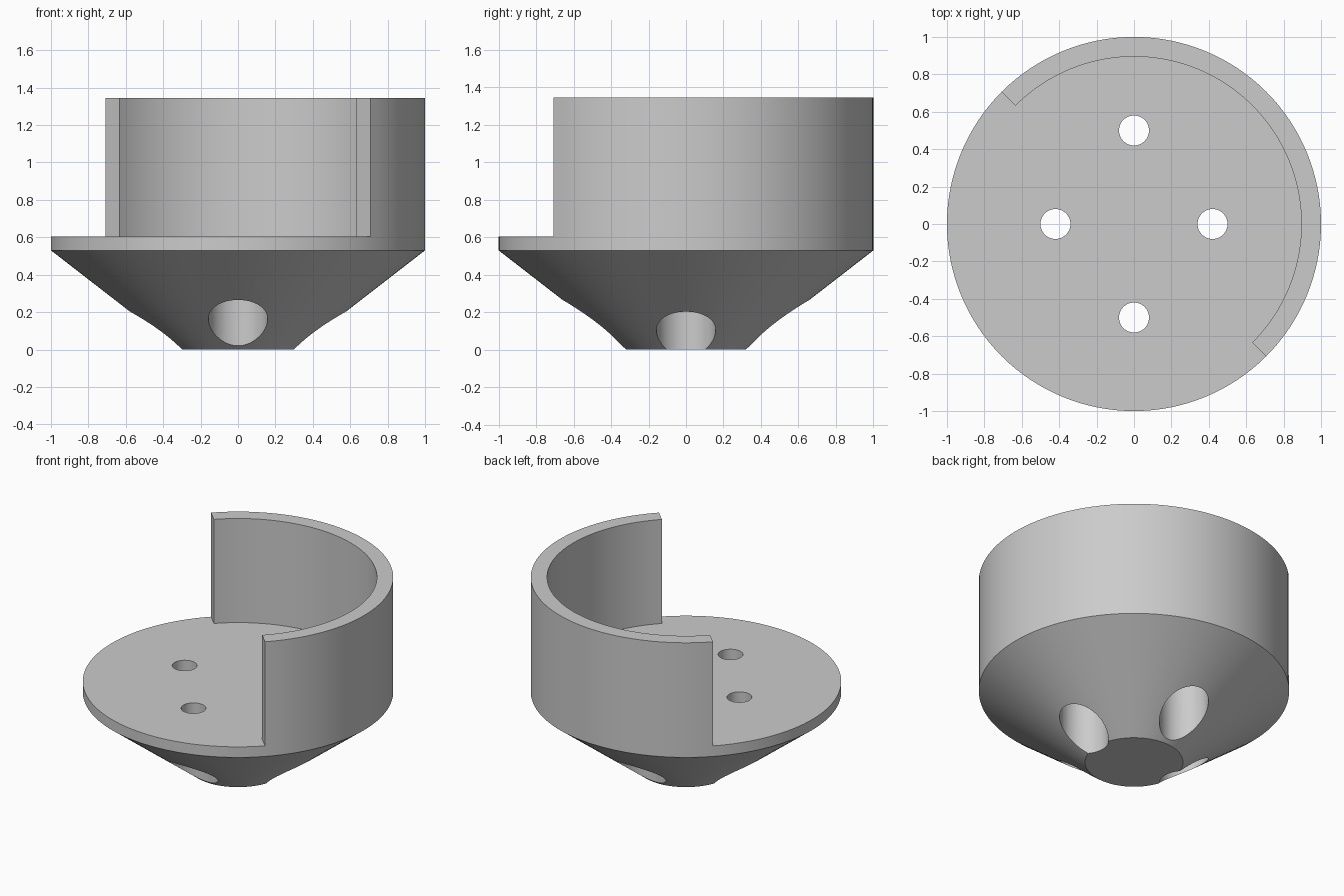
import bpy, bmesh
from math import cos, sin, radians, tau

cube = bpy.data.objects.get("Cube")
if cube:
    bpy.data.objects.remove(cube, do_unlink=True)

SEGMENTS = 128
FLOOR_Z, TOP_Z, CONE_Z = 0.605, 1.345, 0.53
INNER_R, FOOT_R = 0.895, 0.316
HOLE_R, BORE_R, BORE_Z = 0.08, 0.158, 0.5

grey = bpy.data.materials.new("plain grey")
grey.use_nodes = True
grey.diffuse_color = (0.6, 0.6, 0.6, 1)
grey.node_tree.nodes["Principled BSDF"].inputs["Base Color"].default_value = grey.diffuse_color


def make_object(name, bm, location=(0, 0, 0)):
    bmesh.ops.recalc_face_normals(bm, faces=bm.faces)
    mesh = bpy.data.meshes.new(name)
    bm.to_mesh(mesh)
    bm.free()
    mesh.materials.append(grey)
    obj = bpy.data.objects.new(name, mesh)
    obj.location = location
    bpy.context.collection.objects.link(obj)
    return obj


def select(obj):
    bpy.ops.object.select_all(action='DESELECT')
    obj.select_set(True)
    bpy.context.view_layer.objects.active = obj


def turned_solid(name, profile, segments, location=(0, 0, 0)):
    """Full turn of an open (radius, z) profile, capped at both ends."""
    bm = bmesh.new()
    rings = [[bm.verts.new((r * cos(tau * i / segments), r * sin(tau * i / segments), z))
              for i in range(segments)] for r, z in profile]
    for low, high in zip(rings, rings[1:]):
        for i in range(segments):
            j = (i + 1) % segments
            bm.faces.new((low[i], low[j], high[j], high[i]))
    bm.faces.new(rings[0])
    bm.faces.new(rings[-1])
    return make_object(name, bm, location)


def turned_arc(name, section, start, sweep, steps):
    """Part turn of a closed (radius, z) section, capped at both ends."""
    bm = bmesh.new()
    rings = []
    for i in range(steps + 1):
        a = start + sweep * i / steps
        rings.append([bm.verts.new((r * cos(a), r * sin(a), z)) for r, z in section])
    n = len(section)
    for one, two in zip(rings, rings[1:]):
        for k in range(n):
            m = (k + 1) % n
            bm.faces.new((one[k], one[m], two[m], two[k]))
    bm.faces.new(rings[0])
    bm.faces.new(rings[-1])
    return make_object(name, bm)


# Conical base with a flat rim
base = turned_solid("conical_base", [(FOOT_R, 0), (1, CONE_Z), (1, FLOOR_Z)], SEGMENTS)

# Four stepped screw holes: narrow through the floor, wide from below
for x, y in ((0.42, 0), (-0.42, 0), (0, 0.5), (0, -0.5)):
    cutter = turned_solid("screw_hole_cutter",
                          [(BORE_R, -0.1), (BORE_R, BORE_Z), (HOLE_R, BORE_Z), (HOLE_R, 0.7)],
                          64, (x, y, 0))
    cutter.hide_render = True
    cut = base.modifiers.new("screw_hole", 'BOOLEAN')
    cut.operation = 'DIFFERENCE'
    cut.solver = 'EXACT'
    cut.object = cutter
    select(base)
    bpy.ops.object.modifier_apply(modifier=cut.name)
    bpy.data.objects.remove(cutter, do_unlink=True)

# Half-round wall standing on the rim
wall = turned_arc("half_round_wall",
                  [(INNER_R, FLOOR_Z), (1, FLOOR_Z), (1, TOP_Z), (INNER_R, TOP_Z)],
                  radians(-45), radians(180), SEGMENTS // 2)

for part in (base, wall):
    select(part)
    bpy.ops.object.shade_smooth_by_angle(angle=radians(25))
